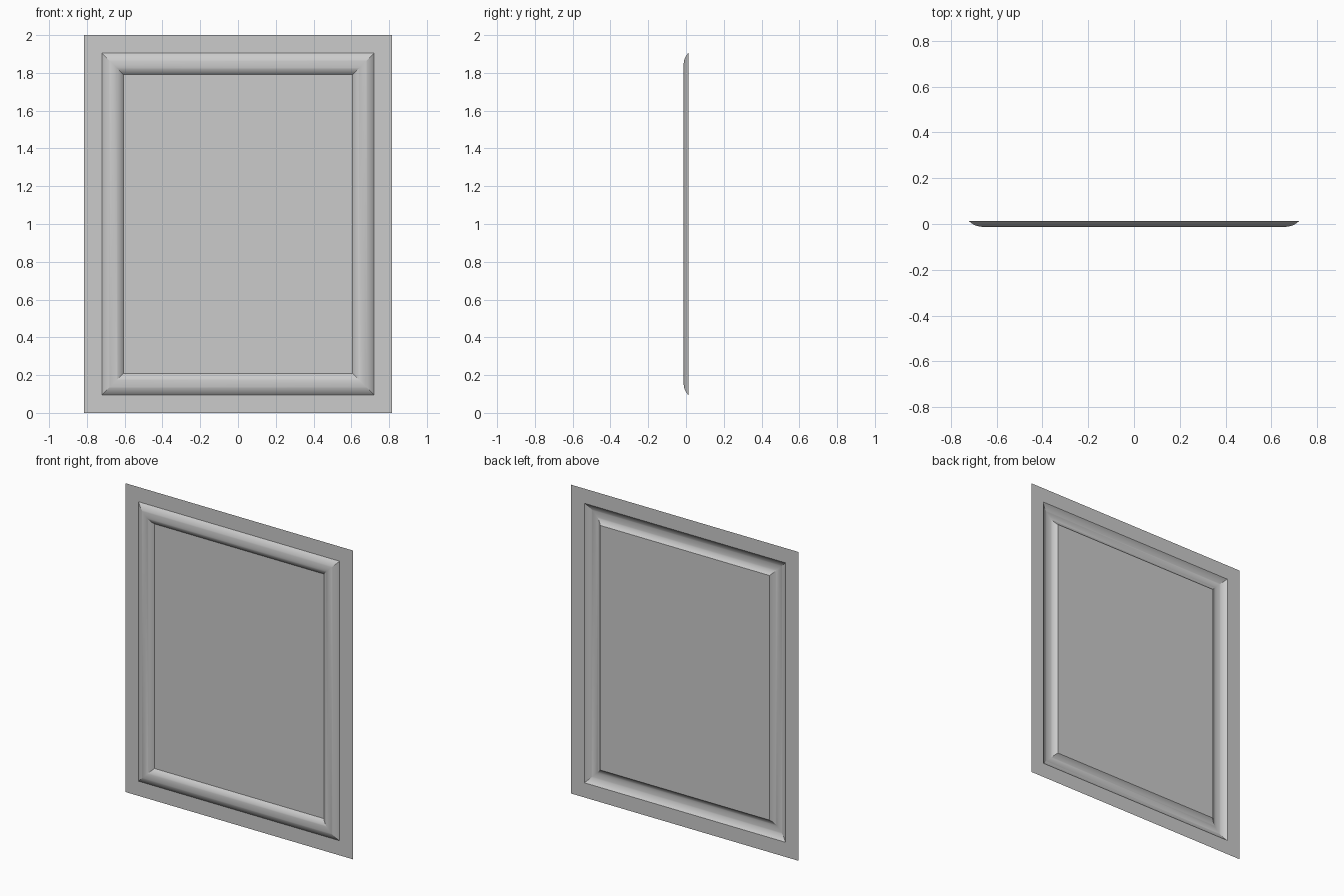
import bpy, bmesh, math

if "Cube" in bpy.data.objects:
    bpy.data.objects.remove(bpy.data.objects["Cube"])

W, H = 0.815, 2.0           # half width, height of the sheet
MARGIN, BEAD = 0.095, 0.113 # border width, moulding width
BACK, RISE = 0.0125, 0.025  # sheet plane, moulding height
PEAK, N = 0.55, 16          # crest position across the moulding, steps


def crest(t):
    # rounded moulding section with its crest towards the inside
    u = (t - PEAK) / (PEAK if t < PEAK else 1 - PEAK)
    r = math.radians(50)
    s = u * math.sin(r)
    return (math.sqrt(1 - s * s) - math.cos(r)) / (1 - math.cos(r))


# Inset and height of each rectangular ring, from sheet edge to centre panel
rings = [(0, 0)] + [(MARGIN + BEAD * i / N, RISE * crest(i / N)) for i in range(N + 1)]

bm = bmesh.new()
loops = []
for d, h in rings:
    y = BACK - h
    loops.append([bm.verts.new(p) for p in (
        (-W + d, y, d), (W - d, y, d), (W - d, y, H - d), (-W + d, y, H - d))])
for a, b in zip(loops, loops[1:]):
    for i in range(4):
        j = (i + 1) % 4
        bm.faces.new((a[i], a[j], b[j], b[i]))
bm.faces.new(loops[-1])     # centre panel

me = bpy.data.meshes.new("moulded_panel")
bm.to_mesh(me)
bm.free()
panel = bpy.data.objects.new("moulded_panel", me)
bpy.context.collection.objects.link(panel)
bpy.context.view_layer.objects.active = panel
panel.select_set(True)
bpy.ops.object.shade_smooth_by_angle(angle=math.radians(20))
